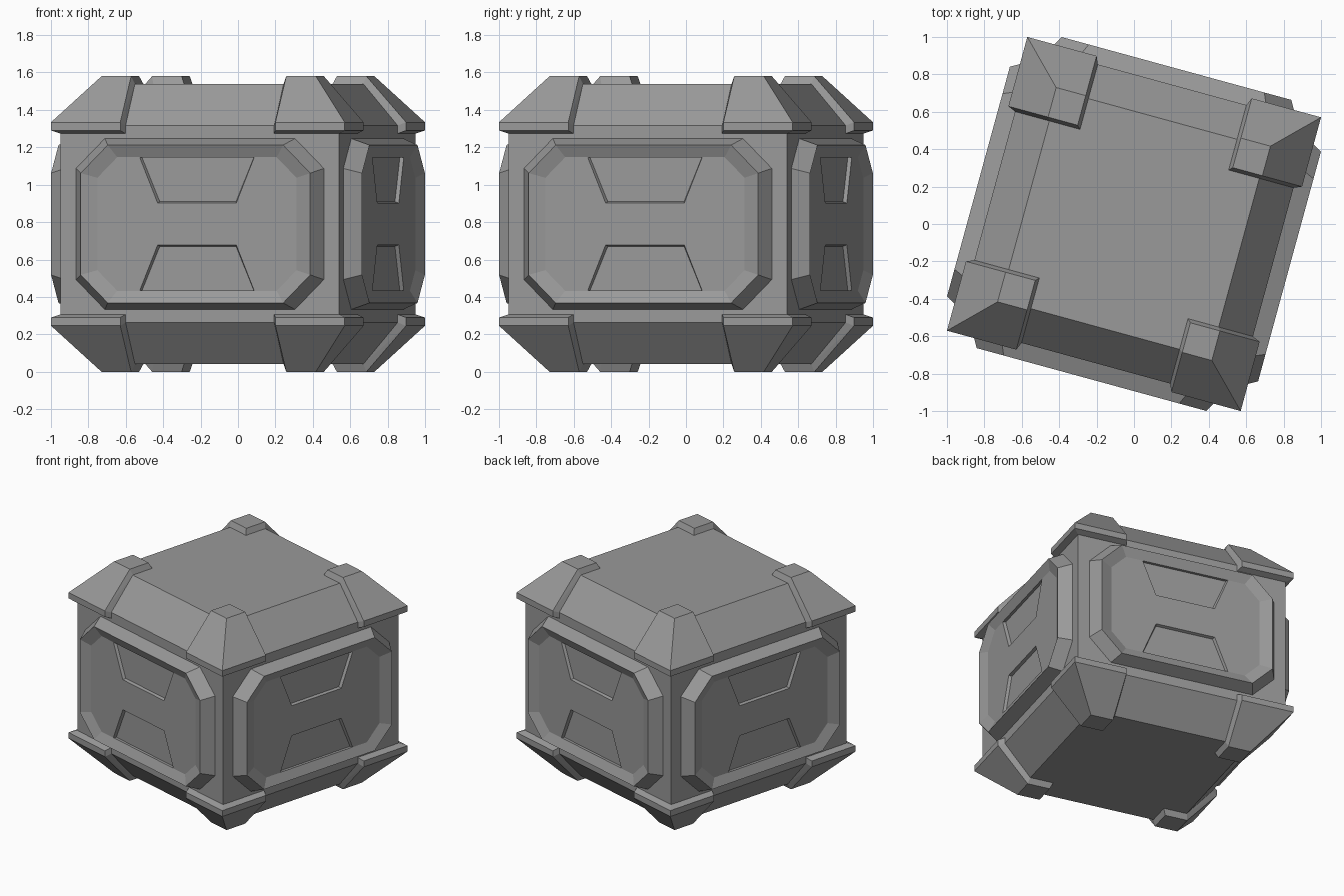
import bpy, bmesh
from math import radians, pi
from mathutils import Matrix, Vector

if "Cube" in bpy.data.objects:
    bpy.data.objects.remove(bpy.data.objects["Cube"])

MID = 0.79                                    # half of the crate height
TURN = Matrix.Rotation(radians(-15.3), 4, 'Z')  # crate stands slightly turned

# Dark grey paint used on every part
paint = bpy.data.materials.new("dark_grey")
paint.diffuse_color = (0.32, 0.32, 0.32, 1)
paint.use_nodes = True
paint.node_tree.nodes["Principled BSDF"].inputs["Base Color"].default_value = paint.diffuse_color


def finish(name, bm):
    bmesh.ops.recalc_face_normals(bm, faces=bm.faces)
    me = bpy.data.meshes.new(name)
    bm.to_mesh(me)
    bm.free()
    me.materials.append(paint)
    ob = bpy.data.objects.new(name, me)
    bpy.context.collection.objects.link(ob)
    return ob


def loft(name, rings, matrices):
    """Skin equal-length rings of points, cap both ends, repeat per matrix."""
    bm = bmesh.new()
    for m in matrices:
        loops = [[bm.verts.new(m @ Vector(p)) for p in r] for r in rings]
        n = len(rings[0])
        for a, b in zip(loops, loops[1:]):
            for i in range(n):
                bm.faces.new((a[i], a[(i + 1) % n], b[(i + 1) % n], b[i]))
        bm.faces.new(loops[0][::-1])
        bm.faces.new(loops[-1])
    return finish(name, bm)


def hull(name, rings, matrices):
    """Convex block around the rings, repeated per matrix."""
    bm = bmesh.new()
    for m in matrices:
        verts = [bm.verts.new(m @ Vector(p)) for r in rings for p in r]
        out = bmesh.ops.convex_hull(bm, input=verts)
        spare = {v for v in out["geom_interior"] + out["geom_unused"]
                 if isinstance(v, bmesh.types.BMVert)}
        bmesh.ops.delete(bm, geom=list(spare), context='VERTS')
    bmesh.ops.dissolve_limit(bm, angle_limit=radians(2), verts=bm.verts, edges=bm.edges)
    return finish(name, bm)


def square(lo, hi, z):
    return [(lo, lo, z), (hi, lo, z), (hi, hi, z), (lo, hi, z)]


def octagon(w, h, cut, depth):
    pts = [(w, h - cut), (w - cut, h), (cut - w, h), (-w, h - cut),
           (-w, cut - h), (cut - w, -h), (w - cut, -h), (w, cut - h)]
    return [(x, -depth, z) for x, z in pts]


def trapezoid(grow, depth):
    return [(x, -depth, z) for x, z in
            [(-0.317 - grow, 0.356), (0.317 + grow, 0.356),
             (0.218 + grow, 0.112 - grow), (-0.218 - grow, 0.112 - grow)]]


lift = Matrix.Translation((0, 0, MID))
flip = Matrix.Diagonal((1, 1, -1, 1))
quarter = [TURN @ lift @ Matrix.Rotation(i * pi / 2, 4, 'Z') for i in range(4)]
both = [q @ f for q in quarter for f in (Matrix.Identity(4), flip)]

# Main body with sloped top and bottom
loft("crate_body", [square(-0.582, 0.582, -0.749), square(-0.772, 0.772, -0.527),
                    square(-0.772, 0.772, 0.527), square(-0.582, 0.582, 0.749)],
     [TURN @ lift])

# Eight corner guards with chamfered inner sides
hull("corner_guards", [square(0.412, 0.772, 0.483), square(0.412, 0.772, 0.527),
                       square(0.412, 0.582, 0.749), square(0.43, 0.814, 0.5),
                       square(0.43, 0.814, 0.544), square(0.43, 0.594, 0.79)], both)

# Raised eight-sided panel on each wall, with two shallow recesses
for side, q in zip(("front", "right", "back", "left"), quarter):
    panel = loft(side + "_panel", [octagon(0.687, 0.457, 0.16, 0.74),
                                   octagon(0.687, 0.457, 0.16, 0.772),
                                   octagon(0.636, 0.422, 0.15, 0.862),
                                   octagon(0.552, 0.357, 0.11, 0.832)], [q])
    cutter = loft(side + "_recess_cutter", [trapezoid(-0.007, 0.812), trapezoid(0, 0.832),
                                            trapezoid(0, 0.9)], [q, q @ flip])
    cutter.hide_render = True
    cutter.hide_viewport = True
    mod = panel.modifiers.new("recesses", 'BOOLEAN')
    mod.operation = 'DIFFERENCE'
    mod.solver = 'EXACT'
    mod.object = cutter
